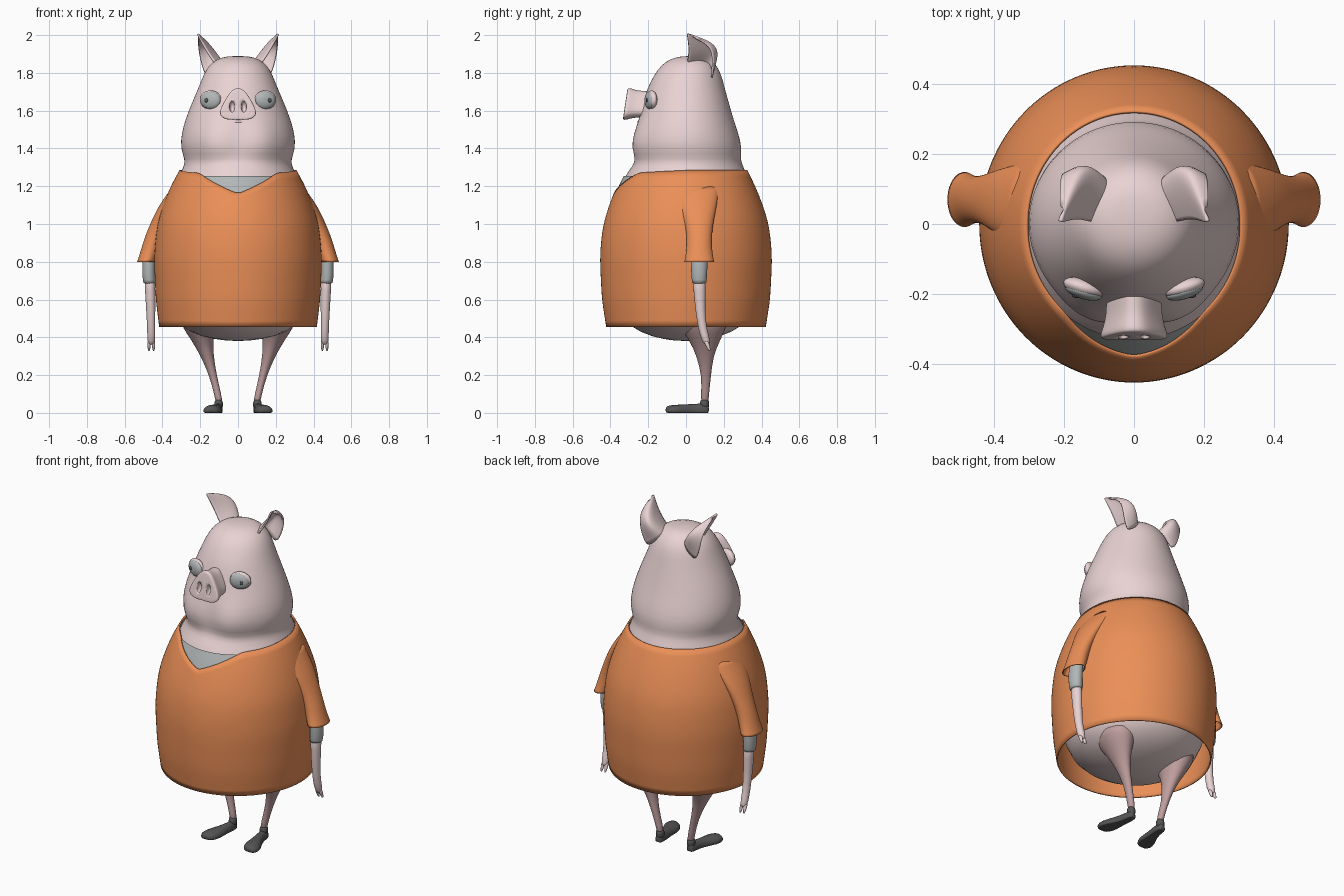
import bpy, bmesh, math
from mathutils import Vector, Matrix

if "Cube" in bpy.data.objects:
    bpy.data.objects.remove(bpy.data.objects["Cube"])


def material(name, r, g, b):
    m = bpy.data.materials.new(name)
    m.diffuse_color = (r, g, b, 1)
    m.use_nodes = True
    m.node_tree.nodes["Principled BSDF"].inputs["Base Color"].default_value = m.diffuse_color
    return m


PINK = material("pink", 0.82, 0.65, 0.65)
SHADE = material("leg_pink", 0.52, 0.34, 0.34)
ORANGE = material("orange", 0.83, 0.275, 0.095)
DARK = material("dark_grey", 0.09, 0.09, 0.09)
LIGHT = material("light_grey", 0.45, 0.47, 0.47)


def finish(name, bm, mat, sub=1, thick=0, mirror=False):
    bmesh.ops.recalc_face_normals(bm, faces=bm.faces)
    me = bpy.data.meshes.new(name)
    bm.to_mesh(me)
    bm.free()
    ob = bpy.data.objects.new(name, me)
    bpy.context.collection.objects.link(ob)
    me.materials.append(mat)
    for p in me.polygons:
        p.use_smooth = True
    if sub:
        s = ob.modifiers.new("smooth", "SUBSURF")
        s.levels = s.render_levels = sub
    if thick:
        s = ob.modifiers.new("thickness", "SOLIDIFY")
        s.thickness = thick
        s.offset = -1
    if mirror:
        ob.modifiers.new("mirror", "MIRROR")
    return ob


def skin(rows, closed=True, caps=True):
    """Join rows of points into a surface."""
    bm = bmesh.new()
    vs = [[bm.verts.new(p) for p in row] for row in rows]
    n = len(vs[0])
    for a, b in zip(vs, vs[1:]):
        for i in range(n if closed else n - 1):
            j = (i + 1) % n
            bm.faces.new((a[i], a[j], b[j], b[i]))
    if caps:
        bm.faces.new(vs[0])
        bm.faces.new(vs[-1])
    return bm


def oval(cx, cy, z, rx, ry, n):
    return [(cx + rx * math.sin(t), cy - ry * math.cos(t), z)
            for t in (2 * math.pi * i / n for i in range(n))]


def loft(rings, n=14, caps=True):
    return skin([oval(*r, n) for r in rings], caps=caps)


def ball(name, loc, scale, mat, yaw=0, mirror=True):
    bm = bmesh.new()
    bmesh.ops.create_uvsphere(bm, u_segments=20, v_segments=12, radius=1)
    bm.transform(Matrix.Translation(loc) @ Matrix.Rotation(math.radians(yaw), 4, 'Z')
                 @ Matrix.Diagonal((*scale, 1)))
    return finish(name, bm, mat, 0, mirror=mirror)


# Head and torso in one skin: (centre y, z, half width, half depth)
rings = [(0, .38, .05, .05), (0, .40, .19, .18), (0, .455, .31, .30), (0, .55, .38, .38),
         (0, .8, .41, .42), (0, 1.0, .395, .405), (0, 1.12, .36, .37), (0, 1.2, .335, .345),
         (0, 1.26, .308, .32), (.01, 1.305, .288, .295), (.01, 1.34, .28, .277),
         (.005, 1.4, .306, .293), (0, 1.48, .3, .278), (0, 1.56, .277, .25), (0, 1.64, .245, .228),
         (0, 1.72, .21, .205), (.01, 1.79, .183, .178), (.015, 1.84, .155, .148),
         (.02, 1.875, .11, .105), (.03, 1.89, .05, .05)]
bm = loft([(0, *r) for r in rings], 44)
for v in bm.verts:  # jowls and the crease between them
    if v.co.y < 0 and v.co.z > 1.3:
        d = Vector((abs(v.co.x) - .13, (v.co.z - 1.43) * .8)).length
        push = .022 * math.exp(-(d / .08) ** 2)
        push -= .014 * math.exp(-(v.co.x / .04) ** 2 - ((v.co.z - 1.45) / .08) ** 2)
        v.co += Vector((v.co.x, v.co.y, 0)).normalized() * push
finish("head_and_torso", bm, PINK)

# Shirt with a V neck
PROFILE = [(.455, .418, .423), (.6, .436, .446), (.8, .445, .456), (.9, .44, .452),
           (1.0, .427, .438), (1.1, .398, .408), (1.2, .358, .368), (1.285, .31, .325)]


def shirt_radius(z):
    for (z0, a0, b0), (z1, a1, b1) in zip(PROFILE, PROFILE[1:]):
        if z <= z1:
            f = (z - z0) / (z1 - z0)
            return a0 + f * (a1 - a0), b0 + f * (b1 - b0)
    return PROFILE[-1][1:]


def neckline(t):
    deg = math.degrees(min(t, 2 * math.pi - t))
    return 1.16 + .1 * min(1, deg / 40) + .025 * min(1, deg / 90)


N, ROWS = 64, 12
rows = []
for k in range(ROWS + 1):
    row = []
    for i in range(N):
        t = 2 * math.pi * i / N
        z = .455 + (neckline(t) - .455) * k / ROWS
        rx, ry = shirt_radius(z)
        row.append((rx * math.sin(t), -ry * math.cos(t), z))
    rows.append(row)
finish("shirt", skin(rows, caps=False), ORANGE, 1, .008)

# Undershirt seen in the neck opening
under = []
for z in (1.05, 1.1, 1.15, 1.2, 1.255):
    rx, ry = shirt_radius(z)
    under.append((0, 0, z, rx * .965, ry * .972))
finish("undershirt", loft(under, 48, False), LIGHT)

# Sleeves, undersleeves, arms and fingers
finish("sleeve", loft([(.485, .07, .8, .05, .08), (.468, .07, .85, .05, .07),
                       (.448, .07, .92, .05, .066), (.415, .07, 1.0, .051, .074),
                       (.365, .06, 1.1, .055, .105), (.285, .05, 1.2, .06, .13)], 20, False),
       ORANGE, 2, .006, True)
finish("undersleeve", loft([(.468, .07, .685, .033, .038), (.47, .07, .69, .034, .04),
                            (.475, .07, .78, .036, .046), (.46, .07, .88, .036, .046)]),
       LIGHT, 1, mirror=True)
finish("arm", loft([(.467, .07, .72, .03, .035), (.465, .072, .65, .028, .033),
                    (.462, .075, .55, .025, .027), (.46, .085, .46, .022, .023),
                    (.459, .098, .41, .022, .024), (.459, .108, .375, .02, .02),
                    (.459, .112, .36, .012, .012)]), PINK, 1, mirror=True)
for side, x in (("inner", .447), ("outer", .471)):
    finish(side + "_finger", loft([(x, .105, .385, .01, .014), (x, .115, .355, .01, .013),
                                   (x, .127, .325, .005, .006)], 8), PINK, 1, mirror=True)

# Legs
finish("leg", loft([(.1, .1, .05, .019, .02), (.105, .1, .09, .019, .021),
                    (.133, .108, .2, .02, .025), (.163, .1, .3, .035, .045),
                    (.188, .1, .38, .056, .08), (.205, .09, .45, .09, .125),
                    (.21, .08, .52, .11, .15)], 16), SHADE, 1, mirror=True)

# Shoes run heel to toe: (x, y, half width, top), soles clamped flat
rows = []
for x, y, w, top in [(.104, .122, .012, .045), (.104, .11, .024, .05), (.106, .06, .026, .05),
                     (.118, .01, .032, .046), (.132, -.04, .05, .044),
                     (.14, -.085, .048, .042), (.143, -.11, .025, .032)]:
    rows.append([(x + w * math.cos(a), y, max(0, .012 + (top - .012) * math.sin(a)))
                 for a in (2 * math.pi * i / 16 for i in range(16))])
finish("shoe", skin(rows), DARK, 1, mirror=True)
finish("shoe_cuff", loft([(.102, .098, .02, .024, .026), (.102, .098, .05, .023, .025),
                          (.103, .098, .073, .022, .024)]), DARK, 1, mirror=True)

# Ears: rows of front edge, back of the cup, rear edge
ear = [((.11, 0, 1.84), (.07, .12, 1.84), (.165, .14, 1.76)),
       ((.15, .015, 1.90), (.12, .165, 1.91), (.2, .15, 1.86)),
       ((.185, .012, 1.96), (.16, .135, 1.965), (.212, .14, 1.945)),
       ((.21, .002, 2.01), (.203, .04, 2.0), (.213, .05, 1.99))]
rows = []
for f, m, b in ear:
    f, m, b = Vector(f), Vector(m), Vector(b)
    c = 2 * m - (f + b) / 2
    rows.append([f * (1 - u) ** 2 + c * 2 * u * (1 - u) + b * u * u
                 for u in (i / 8 for i in range(9))])
finish("ear", skin(rows, closed=False, caps=False), PINK, 2, .01, True)

# Snout with a rounded triangular outline, tilted, nostrils cut in
half = [(0, .092), (.035, .08), (.072, .02), (.098, -.032), (.092, -.064), (.05, -.08)]
outline = half + [(0, -.076)] + [(-x, z) for x, z in reversed(half[1:])]
rows = [[(x * s, y + z * s * .15, 1.63 + z * s) for x, z in outline]
        for y, s in ((-.15, .84), (-.24, .83), (-.28, .9), (-.308, 1.02), (-.322, 1.0), (-.323, .85))]
snout = finish("snout", skin(rows), PINK, 2)
cutter = ball("nostril_cutter", (.031, -.325, 1.622), (.014, .03, .03), PINK)
cutter.hide_render = True
cutter.hide_set(True)
cut = snout.modifiers.new("nostrils", "BOOLEAN")
cut.object = cutter
cut.operation = "DIFFERENCE"

# Mouth
ball("lower_lip", (0, -.235, 1.542), (.048, .022, .012), PINK, mirror=False)

# Eyes
ball("eyelid", (.145, -.182, 1.657), (.06, .026, .05), PINK, 17)
ball("eye", (.145, -.194, 1.655), (.055, .021, .046), LIGHT, 17)
ball("pupil", (.168, -.207, 1.655), (.01, .005, .011), DARK, 17)
